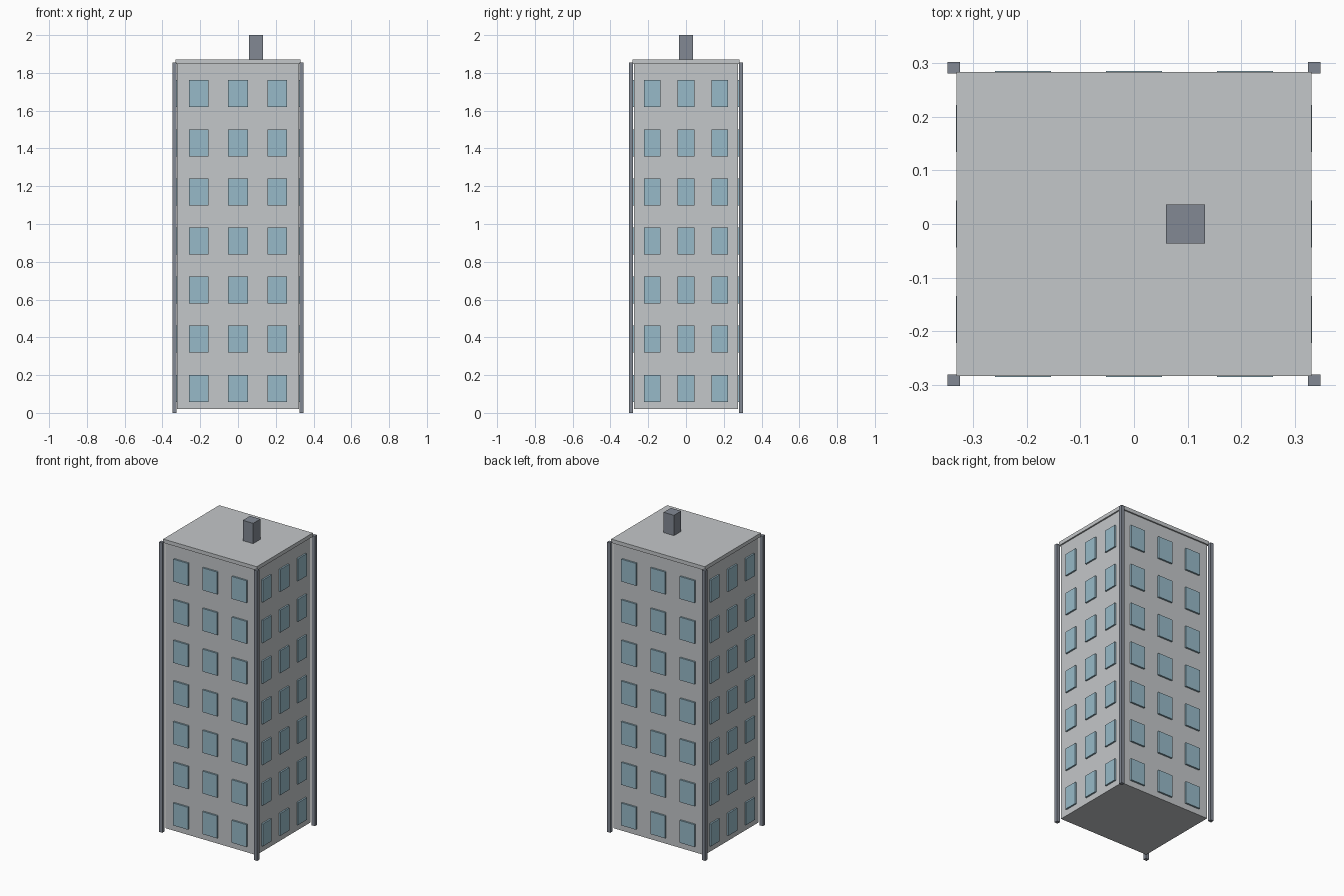
import bpy
import bmesh
from mathutils import Matrix, Vector

if "Cube" in bpy.data.objects:
    bpy.data.objects.remove(bpy.data.objects["Cube"], do_unlink=True)


def material(name, rgb):
    m = bpy.data.materials.new(name)
    m.use_nodes = True
    m.diffuse_color = (*rgb, 1)
    m.node_tree.nodes["Principled BSDF"].inputs["Base Color"].default_value = (*rgb, 1)
    return m


concrete = material("pale concrete", (0.55, 0.57, 0.585))
steel = material("slate steel", (0.225, 0.25, 0.295))
glass = material("pale blue glass", (0.31, 0.49, 0.58))


def boxes(name, mat, items):
    """One object holding boxes given as (centre, size)."""
    bm = bmesh.new()
    for centre, size in items:
        scale = Matrix.Diagonal((*size, 1))
        bmesh.ops.create_cube(bm, size=1, matrix=Matrix.Translation(Vector(centre)) @ scale)
    mesh = bpy.data.meshes.new(name)
    bm.to_mesh(mesh)
    bm.free()
    mesh.materials.append(mat)
    obj = bpy.data.objects.new(name, mesh)
    bpy.context.collection.objects.link(obj)
    return obj


WALL_X, WALL_Y = 0.322, 0.274     # half widths of the tower
DEPTH = 0.02                      # window block, half sunk in the wall
FLOORS = [0.13 + 0.26 * i for i in range(7)]

# Tower body and overhanging roof slab
boxes("tower_walls", concrete, [((0, 0, 0.935), (2 * WALL_X, 2 * WALL_Y, 1.83))])
boxes("roof_slab", concrete, [((0, 0, 1.858), (0.662, 0.566, 0.024))])

# Corner posts reaching the ground
for sx, side in ((1, "left"), (-1, "right")):
    for sy, end in ((-1, "front"), (1, "back")):
        boxes(f"{end}_{side}_corner_post", steel,
              [((sx * 0.336, sy * 0.291, 0.927), (0.023, 0.022, 1.854))])

# Rooftop chimney
boxes("chimney", steel, [((0.096, 0, 1.93), (0.073, 0.073, 0.14))])

# Window grids: three columns on every face
for s, face in ((-1, "front"), (1, "back")):
    boxes(f"{face}_windows", glass,
          [((c * 0.207, s * (WALL_Y + 0.001), z), (0.104, DEPTH, 0.143))
           for z in FLOORS for c in (-1, 0, 1)])
for s, face in ((1, "left"), (-1, "right")):
    boxes(f"{face}_windows", glass,
          [((s * WALL_X, c * 0.178, z), (DEPTH, 0.088, 0.143))
           for z in FLOORS for c in (-1, 0, 1)])
